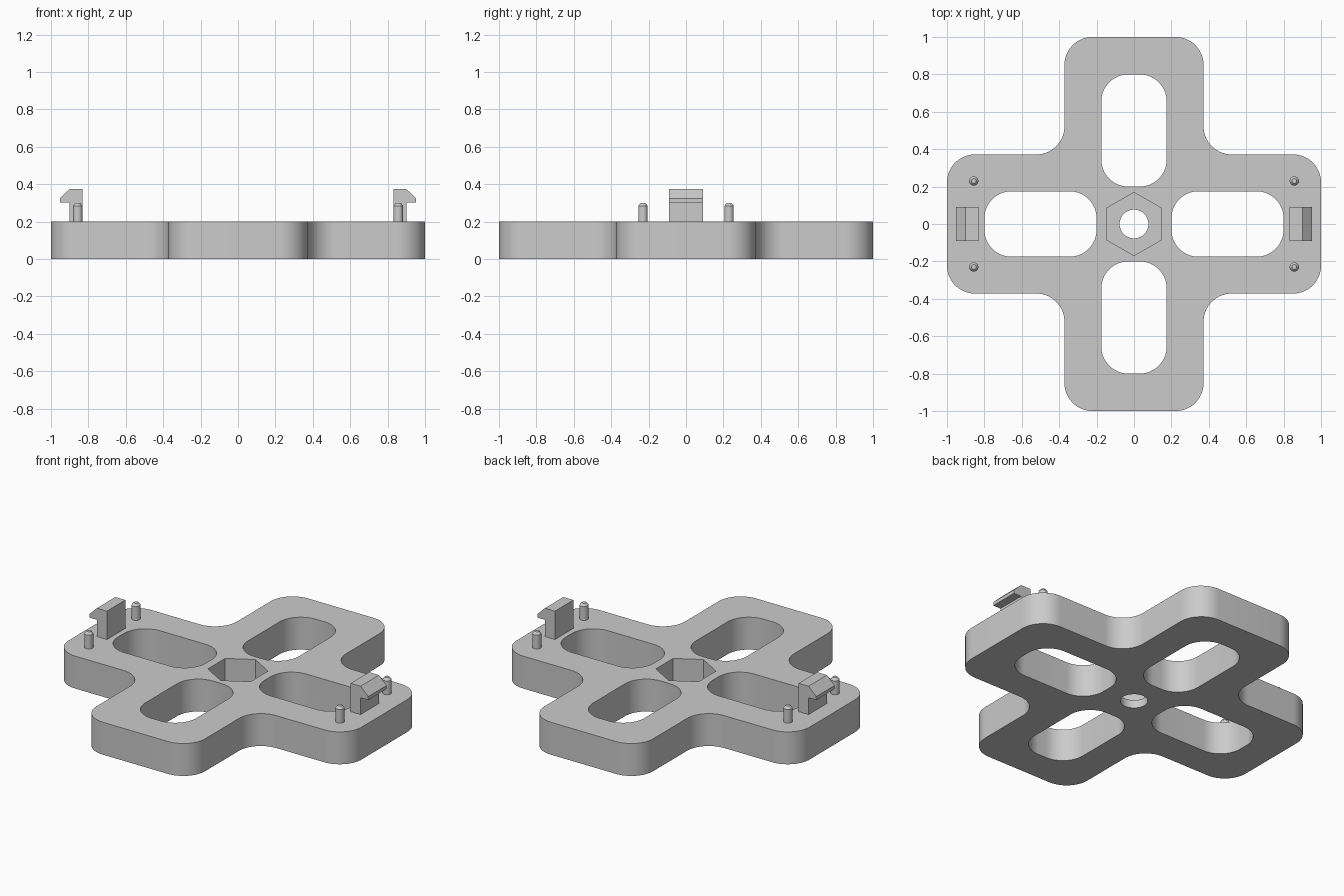
import bpy
import bmesh
from math import cos, sin, pi, radians
from mathutils import Vector

cube = bpy.data.objects.get("Cube")
if cube:
    bpy.data.objects.remove(cube, do_unlink=True)

grey = bpy.data.materials.new("light_grey")
grey.use_nodes = True
colour = (0.6, 0.6, 0.6, 1)
grey.diffuse_color = colour
grey.node_tree.nodes["Principled BSDF"].inputs["Base Color"].default_value = colour

TOP = 0.2        # plate thickness
POCKET = 0.05    # floor of the hexagonal pocket


def rounded(corners, r, steps=14):
    """Outline of a right-angled polygon with every corner rounded."""
    pts = [Vector(c) for c in corners]
    out = []
    for i, p in enumerate(pts):
        a = (pts[i - 1] - p).normalized()
        b = (pts[(i + 1) % len(pts)] - p).normalized()
        centre = p + (a + b) * r
        for k in range(steps + 1):
            t = k / steps * pi / 2
            out.append(centre - b * r * cos(t) - a * r * sin(t))
    return out


def regular(n, r, start=0.0):
    return [Vector((r * cos(start + 2 * pi * k / n), r * sin(start + 2 * pi * k / n)))
            for k in range(n)]


def prism(name, to_3d, outline, low, high):
    """Extrude a 2D outline between two levels."""
    bm = bmesh.new()
    ends = [[bm.verts.new(to_3d(p, h)) for p in outline] for h in (low, high)]
    for ring in ends:
        bm.faces.new(ring)
    n = len(outline)
    for i in range(n):
        j = (i + 1) % n
        bm.faces.new((ends[0][i], ends[0][j], ends[1][j], ends[1][i]))
    bmesh.ops.recalc_face_normals(bm, faces=bm.faces)
    return finish(name, bm)


def finish(name, bm):
    mesh = bpy.data.meshes.new(name)
    bm.to_mesh(mesh)
    bm.free()
    mesh.materials.append(grey)
    obj = bpy.data.objects.new(name, mesh)
    bpy.context.collection.objects.link(obj)
    return obj


def activate(obj):
    bpy.ops.object.select_all(action="DESELECT")
    obj.select_set(True)
    bpy.context.view_layer.objects.active = obj


def smooth(obj):
    activate(obj)
    bpy.ops.object.shade_smooth_by_angle(angle=radians(30))


def flat_up(p, h):
    return (p[0], p[1], h)


# Cross-shaped plate
W = 0.372
quarter = [(W, -1), (W, -W), (1, -W)]
cross = []
for turn in range(4):
    for x, y in quarter:
        for _ in range(turn):
            x, y = -y, x
        cross.append((x, y))
plate = prism("cross_plate", flat_up, rounded(cross, 0.15), 0, TOP)

# Slots in the four arms, the centre bore and the hexagonal pocket
cutters = []
for turn in range(4):
    slot = rounded([(0.2, -0.175), (0.8, -0.175), (0.8, 0.175), (0.2, 0.175)], 0.145)
    for _ in range(turn):
        slot = [Vector((-p.y, p.x)) for p in slot]
    cutters.append(prism("slot_cutter", flat_up, slot, -0.1, 0.4))
cutters.append(prism("bore_cutter", flat_up, regular(48, 0.077), -0.1, 0.4))
cutters.append(prism("pocket_cutter", flat_up, regular(6, 0.169, pi / 2), POCKET, 0.4))
for cutter in cutters:
    cutter.hide_render = True
    activate(plate)
    mod = plate.modifiers.new("cut", "BOOLEAN")
    mod.operation = "DIFFERENCE"
    mod.solver = "EXACT"
    mod.object = cutter
    bpy.ops.object.modifier_apply(modifier=mod.name)
    bpy.data.objects.remove(cutter, do_unlink=True)
smooth(plate)

# Snap clips and locating pegs on the left and right arms
hook = [(0.832, TOP), (0.9, TOP), (0.9, 0.303), (0.952, 0.303),
        (0.952, 0.325), (0.9, 0.375), (0.832, 0.375)]
peg_rings = [(0.025, TOP), (0.025, 0.285), (0.013, 0.3)]
for side, s in (("left", 1), ("right", -1)):
    prism(side + "_clip", lambda p, h: (s * p[0], h, p[1]), hook, -0.09, 0.09)
    for end, y in (("front", -0.23), ("back", 0.23)):
        bm = bmesh.new()
        rings = [[bm.verts.new((s * 0.857 + p.x, y + p.y, z)) for p in regular(24, r)]
                 for r, z in peg_rings]
        for lower, upper in zip(rings, rings[1:]):
            for i in range(24):
                j = (i + 1) % 24
                bm.faces.new((lower[i], lower[j], upper[j], upper[i]))
        bm.faces.new(rings[-1])
        smooth(finish(f"{side}_{end}_peg", bm))
